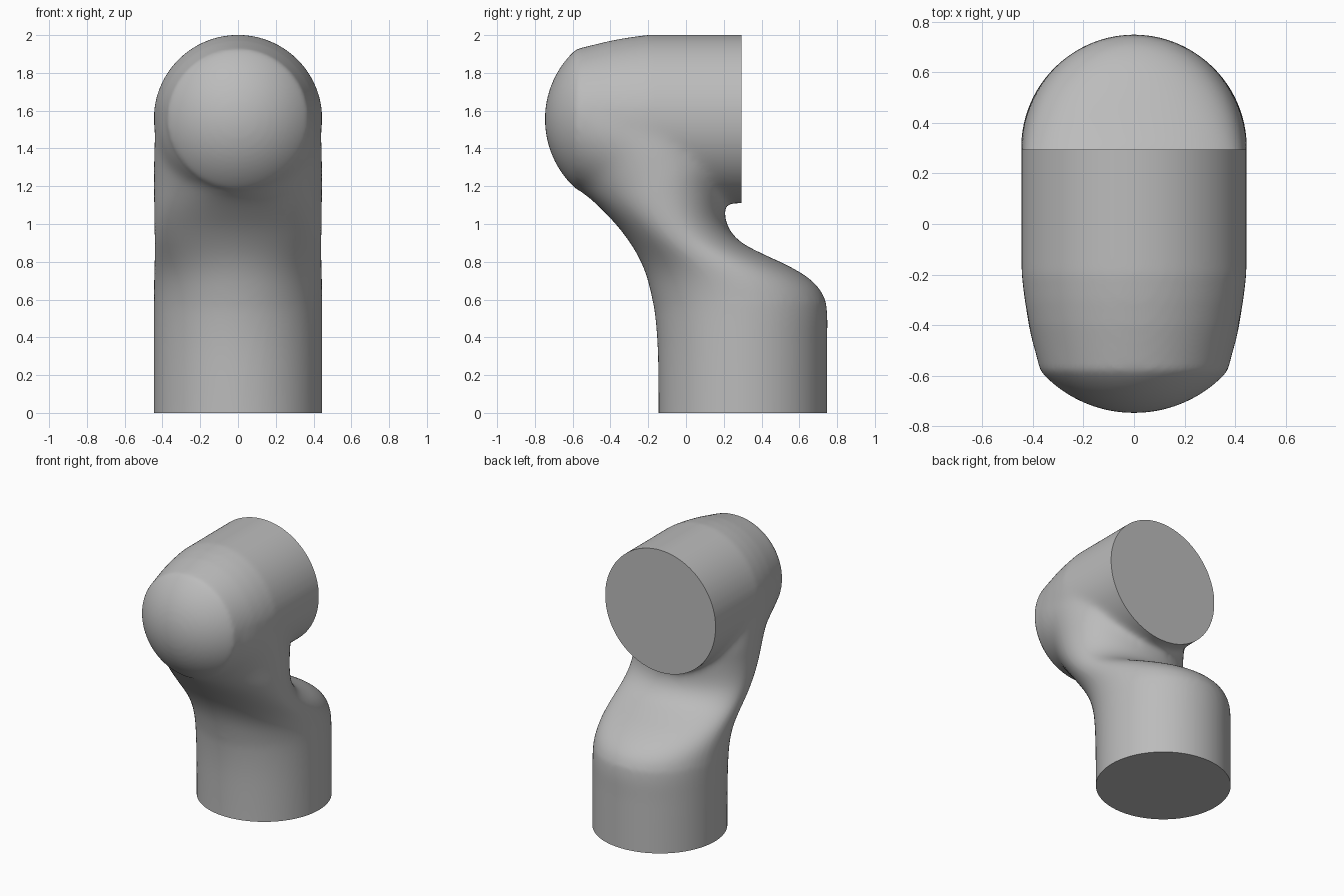
import bpy, bmesh, math
from mathutils import Vector

old = bpy.data.objects.get("Cube")
if old:
    bpy.data.objects.remove(old)

R = 0.446          # pipe radius
AXIS_Z = 1.555     # height of the horizontal arm
SEG = 96

grey = bpy.data.materials.new("mid grey")
grey.use_nodes = True
grey.diffuse_color = (0.5, 0.5, 0.5, 1)
grey.node_tree.nodes["Principled BSDF"].inputs["Base Color"].default_value = (0.5, 0.5, 0.5, 1)


def add_loft(bm, rings):
    """Skin a list of vertex rings and cap both ends."""
    loops = [[bm.verts.new(p) for p in ring] for ring in rings]
    for a, b in zip(loops, loops[1:]):
        for i in range(SEG):
            j = (i + 1) % SEG
            bm.faces.new((a[i], a[j], b[j], b[i]))
    bm.faces.new(loops[0][::-1])
    bm.faces.new(loops[-1])


def smooth_path(points, steps=5):
    """Catmull-Rom curve through the points."""
    pts = [Vector(p) for p in points]
    pts = [pts[0]] + pts + [pts[-1]]
    out = []
    for a, b, c, d in zip(pts, pts[1:], pts[2:], pts[3:]):
        for k in range(steps):
            t = k / steps
            out.append(0.5 * (2 * b + (c - a) * t + (2 * a - 5 * b + 4 * c - d) * t * t
                              + (3 * b - a - 3 * c + d) * t ** 3))
    return out + [pts[-1]]


angles = [2 * math.pi * i / SEG for i in range(SEG)]
bm = bmesh.new()

# Leg and neck, with sections tilting into the nose:
# (front y, front z, back y, back z, half width)
neck = smooth_path([Vector(p) for p in (
    (-0.145, -0.2, 0.747, -0.2, R), (-0.145, 0.1, 0.747, 0.1, R),
    (-0.15, 0.35, 0.747, 0.35, R), (-0.165, 0.53, 0.747, 0.53, R),
    (-0.185, 0.63, 0.725, 0.63, R), (-0.205, 0.71, 0.655, 0.71, R),
    (-0.23, 0.78, 0.54, 0.78, R), (-0.265, 0.85, 0.40, 0.845, R),
    (-0.31, 0.92, 0.29, 0.905, R), (-0.36, 0.985, 0.225, 0.98, R),
    (-0.415, 1.045, 0.205, 1.07, R), (-0.47, 1.10, 0.215, 1.20, R),
    (-0.515, 1.14, 0.23, 1.40, R), (-0.548, 1.165, 0.10, 1.75, 0.44),
    (-0.565, 1.18, -0.30, 1.90, 0.41), (-0.575, 1.187, -0.575, 1.92, 0.368))])
rings = []
for fy, fz, by, bz, half in neck:
    mid = Vector((0, (fy + by) / 2, (fz + bz) / 2))
    reach = Vector((0, (by - fy) / 2, (bz - fz) / 2))
    rings.append([mid + Vector((half * math.cos(a), 0, 0)) + reach * math.sin(a) for a in angles])
add_loft(bm, rings)

# Horizontal arm: straight pipe, slight taper, domed nose: (y, radius)
arm = [(0.5, R), (0.2, R), (-0.2, R), (-0.3, 0.433), (-0.4, 0.415), (-0.5, 0.391), (-0.578, 0.372)]
dome_r, dome_y = 0.497, -0.25
start = math.asin(0.372 / dome_r)
for k in range(1, 16):
    t = start * (1 - k / 16)
    arm.append((dome_y - dome_r * math.cos(t), dome_r * math.sin(t)))
add_loft(bm, [[(r * math.cos(a), y, AXIS_Z + r * math.sin(a)) for a in angles] for y, r in arm])

bmesh.ops.recalc_face_normals(bm, faces=bm.faces)
mesh = bpy.data.meshes.new("bent_pipe")
bm.to_mesh(mesh)
bm.free()
mesh.materials.append(grey)
pipe = bpy.data.objects.new("bent_pipe", mesh)
bpy.context.collection.objects.link(pipe)


def add_cutter(name, low, high):
    """Hidden box used to slice an end flat."""
    low, high = Vector(low), Vector(high)
    bpy.ops.mesh.primitive_cube_add(size=1, location=(low + high) / 2)
    box = bpy.context.object
    box.name = name
    box.scale = high - low
    box.hide_render = True
    box.data.materials.append(grey)
    return box


def apply_modifiers():
    bpy.ops.object.select_all(action="DESELECT")
    pipe.select_set(True)
    bpy.context.view_layer.objects.active = pipe
    for name in [m.name for m in pipe.modifiers]:
        bpy.ops.object.modifier_apply(modifier=name)


# Fuse the parts
remesh = pipe.modifiers.new("fuse", "REMESH")
remesh.mode = "VOXEL"
remesh.voxel_size = 0.016
apply_modifiers()

# Blend the joins around the neck strongly, the rest lightly
joins = pipe.vertex_groups.new(name="joins")
joins.add([v.index for v in pipe.data.vertices
           if 0.6 < v.co.z < 1.6 and v.co.y > -0.53], 1.0, "REPLACE")
blend = pipe.modifiers.new("blend", "SMOOTH")
blend.vertex_group = joins.name
blend.factor = 0.5
blend.iterations = 30
soften = pipe.modifiers.new("soften", "SMOOTH")
soften.factor = 0.5
soften.iterations = 6

# Slice the ends flat
cutters = [add_cutter("base_cutter", (-1, -1, -1), (1, 1, 0)),
           add_cutter("arm_end_cutter", (-1, 0.295, 1.03), (1, 1, 2.5))]
for box in cutters:
    cut = pipe.modifiers.new(box.name, "BOOLEAN")
    cut.operation = "DIFFERENCE"
    cut.solver = "EXACT"
    cut.object = box
apply_modifiers()
for box in cutters:
    bpy.data.objects.remove(box)

# One colour throughout, smooth except at the cut rims
pipe.data.materials.clear()
pipe.data.materials.append(grey)
pipe.data.polygons.foreach_set("material_index", [0] * len(pipe.data.polygons))
bpy.ops.object.shade_smooth_by_angle(angle=math.radians(40))
